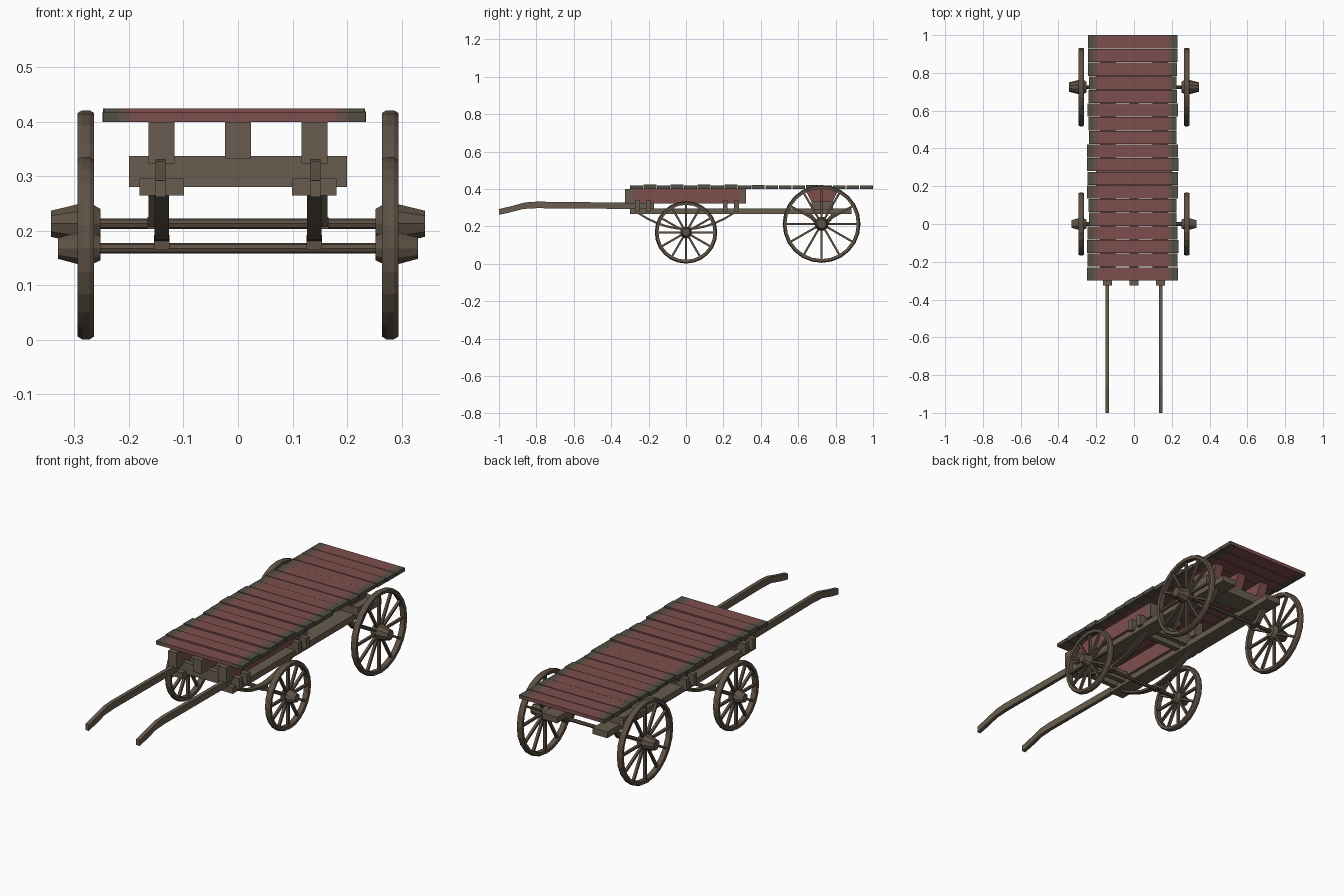
import bpy, bmesh, math, random
from mathutils import Vector, Matrix

if "Cube" in bpy.data.objects:
    bpy.data.objects.remove(bpy.data.objects["Cube"])
random.seed(4)


def mat(name, c):
    m = bpy.data.materials.new(name)
    m.diffuse_color = (*c, 1)
    m.use_nodes = True
    m.node_tree.nodes["Principled BSDF"].inputs["Base Color"].default_value = m.diffuse_color
    return m


RED = mat("faded red paint", (0.205, 0.078, 0.073))
WOOD = mat("bare wood", (0.140, 0.108, 0.077))
DARK = mat("dark wood", (0.112, 0.083, 0.059))
WORN = mat("worn grey edge", (0.085, 0.078, 0.058))
BLEND = mat("worn red brown", (0.140, 0.083, 0.066))


def finish(bm, name, *mats):
    bmesh.ops.recalc_face_normals(bm, faces=bm.faces[:])
    me = bpy.data.meshes.new(name)
    bm.to_mesh(me)
    bm.free()
    for m in mats:
        me.materials.append(m)
    ob = bpy.data.objects.new(name, me)
    bpy.context.collection.objects.link(ob)
    return ob


def add_box(bm, x0, x1, y0, y1, z0, z1):
    M = Matrix.Translation(((x0 + x1) / 2, (y0 + y1) / 2, (z0 + z1) / 2)) @ \
        Matrix.Diagonal((x1 - x0, y1 - y0, z1 - z0, 1))
    bmesh.ops.create_cube(bm, size=1, matrix=M)


def box(name, m, *dims):
    bm = bmesh.new()
    add_box(bm, *dims)
    return finish(bm, name, m)


def cut(bm, axis, value):
    n = Vector((0, 0, 0))
    n[axis] = 1
    bmesh.ops.bisect_plane(bm, geom=bm.verts[:] + bm.edges[:] + bm.faces[:],
                           plane_co=n * value, plane_no=n)


def side_profile(name, m, pts, x, width):
    """Extrude a closed (y, z) outline across x."""
    bm = bmesh.new()
    f = bm.faces.new([bm.verts.new((x - width / 2, y, z)) for y, z in pts])
    r = bmesh.ops.extrude_face_region(bm, geom=[f])
    vs = [v for v in r["geom"] if isinstance(v, bmesh.types.BMVert)]
    bmesh.ops.translate(bm, verts=vs, vec=(width, 0, 0))
    return finish(bm, name, m)


def lathe_x(bm, prof, y, z, n, closed=False):
    """Spin (x, radius) points about a sideways axis."""
    rings = [[bm.verts.new((x, y + r * math.cos(2 * math.pi * i / n),
                            z + r * math.sin(2 * math.pi * i / n)))
              for i in range(n)] for x, r in prof]
    pairs = list(zip(rings, rings[1:]))
    if closed:
        pairs.append((rings[-1], rings[0]))
    else:
        bm.faces.new(rings[0])
        bm.faces.new(rings[-1])
    for a, b in pairs:
        for i in range(n):
            j = (i + 1) % n
            bm.faces.new((a[i], a[j], b[j], b[i]))


def wheel(name, s, y, z, R, hub_r, hub_out):
    bm = bmesh.new()
    # rim with slightly rounded tread
    lathe_x(bm, [(s * 0.264, R - 0.005), (s * 0.272, R), (s * 0.286, R), (s * 0.294, R - 0.005),
                 (s * 0.292, R - 0.02), (s * 0.266, R - 0.02)], y, z, 24, True)
    # hub
    lathe_x(bm, [(s * 0.252, hub_r * 0.75), (s * 0.268, hub_r), (s * 0.292, hub_r),
                 (s * hub_out, hub_r * 0.66)], y, z, 10)
    # spokes
    for i in range(12):
        M = Matrix.Translation((s * 0.279, y, z)) @ Matrix.Rotation(math.tau * i / 12, 4, 'X') \
            @ Matrix.Translation((0, 0, R / 2)) @ Matrix.Diagonal((0.013, 0.011, R - 0.03, 1))
        bmesh.ops.create_cube(bm, size=1, matrix=M)
    finish(bm, name, DARK)


# wheels and axles
for label, y, z, R, hr, ho in (("front", 0, 0.168, 0.167, 0.031, 0.33),
                               ("rear", 0.725, 0.213, 0.208, 0.038, 0.343)):
    for s, side in ((-1, "left"), (1, "right")):
        wheel(f"{label}_{side}_wheel", s, y, z, R, hr, ho)
    bm = bmesh.new()
    lathe_x(bm, [(-0.265, 0.0095), (0.265, 0.0095)], y, z, 8)
    finish(bm, label + "_axle", DARK)

# deck planks: red middle, worn ends
N = 18
for i in range(N):
    w = 1.3 / N
    y0 = -0.3 + i * w
    j = random.uniform(-0.008, 0.006)
    top = 0.419 + (0.005 if i in (1, 3, 5, 7) else random.uniform(-0.001, 0.001))
    bm = bmesh.new()
    add_box(bm, -0.243 + j, 0.229 - j, y0 + (0.0015 if i else 0),
            y0 + w - (0.0015 if i < N - 1 else 0), 0.4, top)
    for x in (-0.218, -0.198, 0.182, 0.202):
        cut(bm, 0, x)
    for f in bm.faces:
        d = abs(f.calc_center_median().x + 0.008)
        f.material_index = 0 if d < 0.19 else 1 if d < 0.21 else 2
    finish(bm, f"deck_plank_{i + 1}", RED, BLEND, WORN)

# deck bearers: painted middle, bare ends; short tapered ones at the rear
for x, label in ((-0.14, "left"), (0, "middle"), (0.14, "right")):
    bm = bmesh.new()
    add_box(bm, x - 0.024, x + 0.024, -0.325, 0.32, 0.333 if x == 0 else 0.323, 0.4)
    cut(bm, 1, -0.28)
    cut(bm, 1, 0.29)
    for f in bm.faces:
        f.material_index = 0 if -0.28 < f.calc_center_median().y < 0.29 else 1
    finish(bm, label + "_front_bearer", RED, WOOD)
    side_profile(label + "_rear_bearer", RED,
                 [(0.635, 0.4), (0.815, 0.4), (0.785, 0.332), (0.67, 0.332)], x, 0.047)

# cross beams
for i, y in enumerate((-0.26, -0.2, 0.21, 0.27)):
    box(f"cross_beam_{i + 1}", WOOD, -0.2, 0.2, y - 0.013, y + 0.013, 0.28, 0.337)
box("rear_cross_beam", WOOD, -0.2, 0.2, 0.67, 0.785, 0.29, 0.334)

# frame rails, shafts, leaf springs and rear struts on both sides
for s, side in ((-1, "left"), (1, "right")):
    box(side + "_frame_rail", WOOD, s * 0.14 - 0.041, s * 0.14 + 0.041, -0.3, 0.885, 0.265, 0.296)
    side_profile(side + "_shaft", WOOD,
                 [(-1, 0.262), (-0.95, 0.272), (-0.87, 0.293), (-0.8, 0.297), (-0.17, 0.292),
                  (-0.17, 0.325), (-0.8, 0.332), (-0.86, 0.328), (-0.93, 0.309), (-1, 0.292)],
                 s * 0.142, 0.019)
    ys = [-0.26 + 0.52 * k / 10 for k in range(11)]
    arc = [(y, 0.18 + 0.088 * (y / 0.26) ** 2) for y in ys]
    side_profile(side + "_leaf_spring", DARK,
                 arc + [(y, z + 0.012) for y, z in reversed(arc)], s * 0.14, 0.027)
    for a, b in ((0.64, 0.67), (0.78, 0.81)):
        m = 0.725 + (0.018 if a > 0.7 else -0.018)
        side_profile(f"{side}_rear_strut_{'back' if a > 0.7 else 'front'}", DARK,
                     [(a, 0.27), (b, 0.27), (m + 0.012, 0.208), (m - 0.012, 0.208)],
                     s * 0.152, 0.024)
    box(side + "_axle_block", DARK, s * 0.152 - 0.014, s * 0.152 + 0.014, 0.7, 0.75, 0.203, 0.225)
    box(side + "_spring_seat", DARK, s * 0.14 - 0.014, s * 0.14 + 0.014, -0.02, 0.02, 0.165, 0.192)
